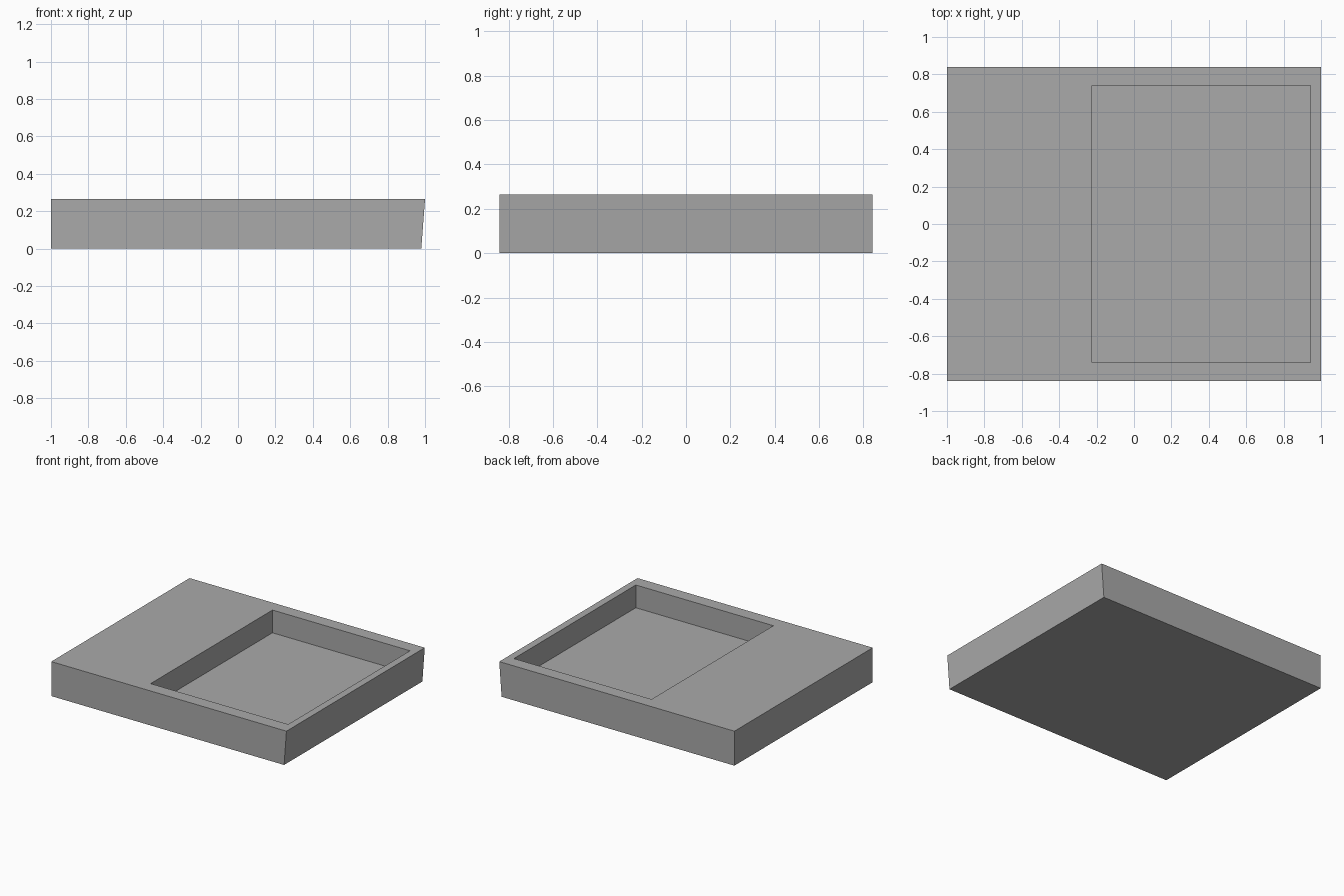
import bpy
import bmesh

if "Cube" in bpy.data.objects:
    bpy.data.objects.remove(bpy.data.objects["Cube"])

HALF_Y = 0.84
HEIGHT = 0.265
FLOOR_Z = 0.09
POCKET = (-0.225, 0.945, -0.74, 0.74)   # x min, x max, y min, y max

grey = bpy.data.materials.new("plain grey")
grey.diffuse_color = (0.40, 0.40, 0.40, 1.0)
grey.use_nodes = True
grey.node_tree.nodes["Principled BSDF"].inputs["Base Color"].default_value = grey.diffuse_color


def rect(bm, x0, x1, y0, y1, z):
    return [bm.verts.new((x, y, z)) for x, y in ((x0, y0), (x1, y0), (x1, y1), (x0, y1))]


def bridge(bm, lower, upper):
    for i in range(4):
        j = (i + 1) % 4
        bm.faces.new((lower[i], lower[j], upper[j], upper[i]))


bm = bmesh.new()

# Outer block, its right side leaning slightly outward
base = rect(bm, -1, 0.98, -HALF_Y, HALF_Y, 0)
top = rect(bm, -1, 1, -HALF_Y, HALF_Y, HEIGHT)
bm.faces.new(base[::-1])
bridge(bm, base, top)

# Top rim, then pocket walls and floor
rim = rect(bm, *POCKET, HEIGHT)
floor = rect(bm, *POCKET, FLOOR_Z)
bridge(bm, top, rim)
bridge(bm, rim, floor)
bm.faces.new(floor)
bmesh.ops.recalc_face_normals(bm, faces=bm.faces)

mesh = bpy.data.meshes.new("recessed_slab")
bm.to_mesh(mesh)
bm.free()
mesh.materials.append(grey)
slab = bpy.data.objects.new("recessed_slab", mesh)
bpy.context.collection.objects.link(slab)
